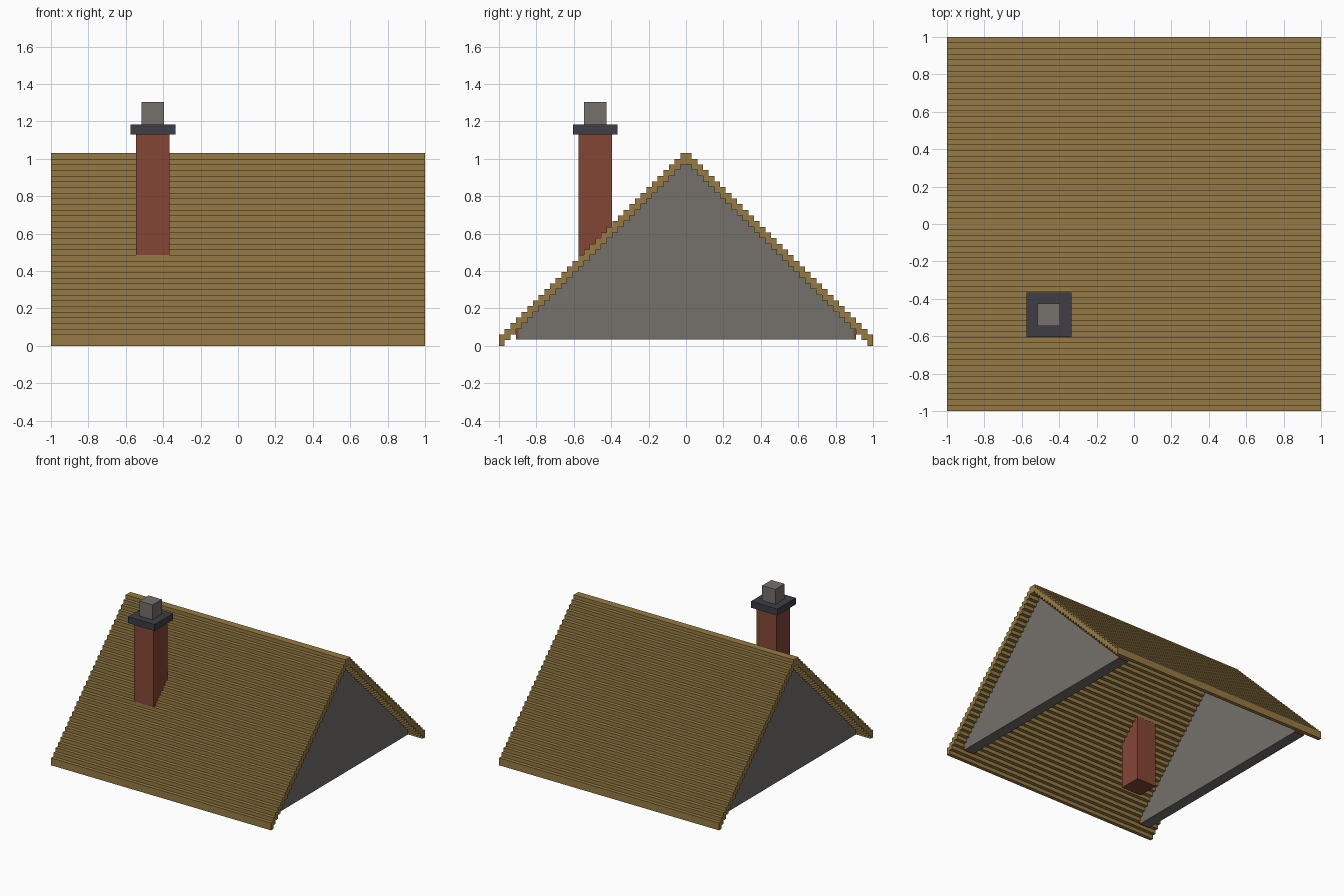
import bpy
import bmesh
from mathutils import Vector

cube = bpy.data.objects.get("Cube")
if cube:
    bpy.data.objects.remove(cube, do_unlink=True)


def make_material(name, rgb):
    mat = bpy.data.materials.new(name)
    mat.use_nodes = True
    color = (*rgb, 1)
    mat.diffuse_color = color
    mat.node_tree.nodes["Principled BSDF"].inputs["Base Color"].default_value = color
    return mat


THATCH = make_material("thatch_brown", (0.305, 0.195, 0.058))
BRICK = make_material("brick_red", (0.231, 0.061, 0.037))
STONE = make_material("stone_grey", (0.178, 0.162, 0.147))
SLATE = make_material("dark_slate", (0.048, 0.048, 0.058))


def extrude_profile(name, points, x0, x1, mat):
    """Extrude a closed (y, z) outline along x."""
    bm = bmesh.new()
    face = bm.faces.new([bm.verts.new((x0, y, z)) for y, z in points])
    new = bmesh.ops.extrude_face_region(bm, geom=[face])["geom"]
    verts = [g for g in new if isinstance(g, bmesh.types.BMVert)]
    bmesh.ops.translate(bm, verts=verts, vec=Vector((x1 - x0, 0, 0)))
    bmesh.ops.recalc_face_normals(bm, faces=bm.faces)
    mesh = bpy.data.meshes.new(name)
    bm.to_mesh(mesh)
    bm.free()
    mesh.materials.append(mat)
    obj = bpy.data.objects.new(name, mesh)
    bpy.context.collection.objects.link(obj)
    return obj


def box(name, x, y, z, mat):
    outline = [(y[0], z[0]), (y[1], z[0]), (y[1], z[1]), (y[0], z[1])]
    return extrude_profile(name, outline, x[0], x[1], mat)


# Stepped roof: overlapping courses climbing to the ridge
ROWS = 33
S = 1 / ROWS
outer, inner = [], []
for i in range(ROWS):
    y0, y1 = -1 + i * S, -1 + (i + 1) * S
    outer += [(y0, (i + 2) * S), (y1, (i + 2) * S)]
    inner += [(y0, i * S), (y1, i * S)]
outer.pop()   # ridge top and underside stay flat across the centre
inner.pop()


def mirrored(half):
    return half + [(-y, z) for y, z in reversed(half)]


extrude_profile("roof", mirrored(outer) + mirrored(inner)[::-1], -1, 1, THATCH)

# Gable walls, with brick ends tucked under the eaves
BASE, EDGE, END = 0.035, 0.895, 0.91
half_gable = [(-EDGE, BASE), (-EDGE, 1 - EDGE + S / 2)]
gable = half_gable + [(0, 1 + S / 2)] + [(-y, z) for y, z in reversed(half_gable)]
for side, x in (("left", (0.82, 0.91)), ("right", (-0.91, -0.82))):
    extrude_profile(f"{side}_gable_wall", gable, *x, STONE)
    for end, sign in (("front", -1), ("back", 1)):
        box(f"{side}_{end}_brick_end", x, (sign * EDGE, sign * END), (BASE, 0.1), BRICK)

# Chimney: stack, cap and pot share one centre
CX, CY = -0.455, -0.485


def chimney_part(name, half, z, mat):
    box(name, (CX - half, CX + half), (CY - half, CY + half), z, mat)


chimney_part("chimney_stack", 0.09, (BASE, 1.13), BRICK)
chimney_part("chimney_cap", 0.12, (1.13, 1.183), SLATE)
chimney_part("chimney_pot", 0.06, (1.183, 1.305), STONE)
